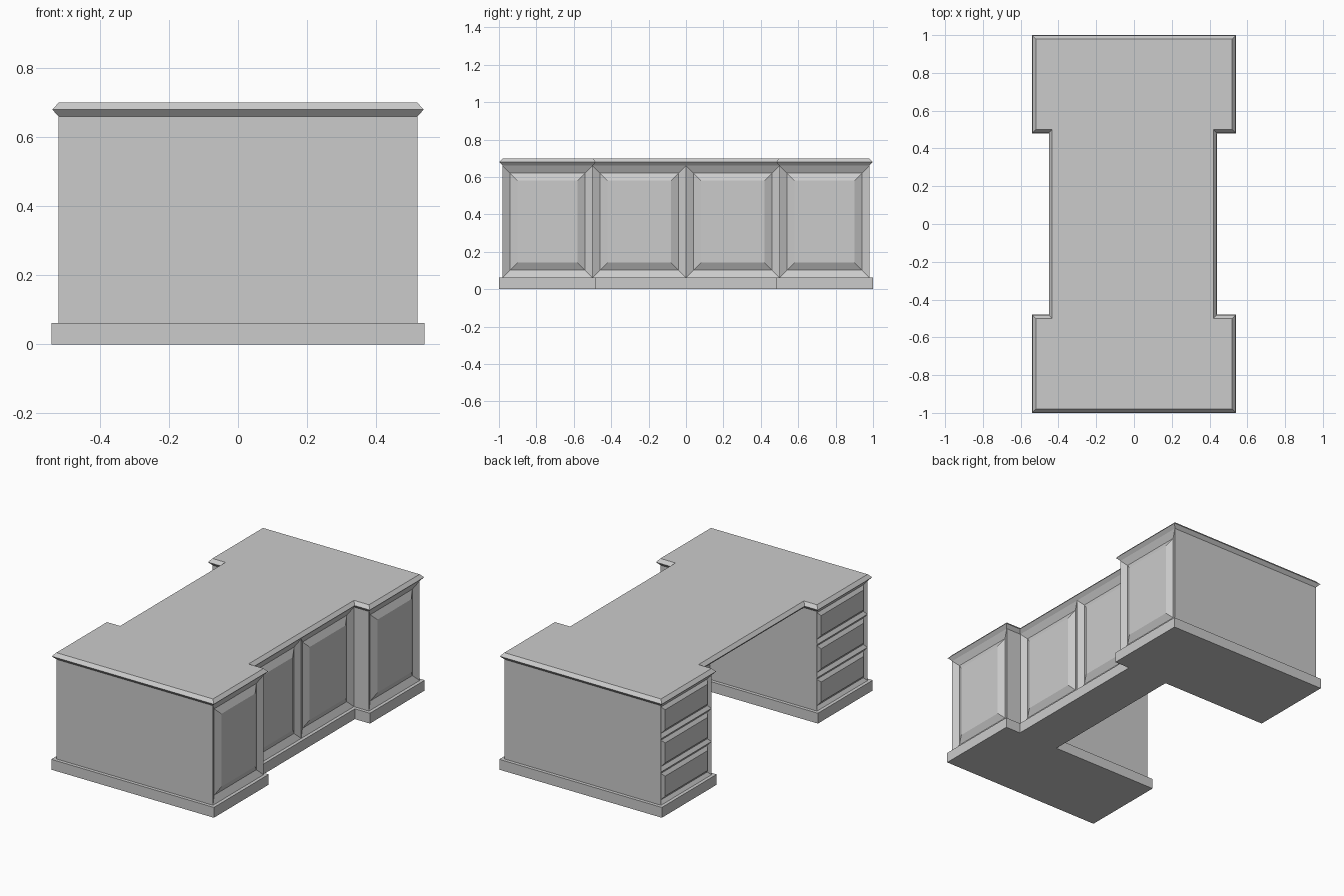
import bpy, bmesh

if "Cube" in bpy.data.objects:
    bpy.data.objects.remove(bpy.data.objects["Cube"])

BASE_H, BODY_H, TOP_H = 0.062, 0.66, 0.70
PX, PY0, PY1 = 0.52, 0.50, 0.98      # pedestal half depth, inner and outer faces
FRONT, KNEE, NOTCH = 0.42, 0.19, -0.433  # middle panel face, knee wall, rear top edge


def finish(name, bm):
    bmesh.ops.remove_doubles(bm, verts=bm.verts, dist=1e-5)
    bmesh.ops.recalc_face_normals(bm, faces=bm.faces)
    me = bpy.data.meshes.new(name)
    bm.to_mesh(me)
    bm.free()
    ob = bpy.data.objects.new(name, me)
    bpy.context.collection.objects.link(ob)
    return ob


def outline(rear_x):
    """Counter-clockwise footprint, mirrored about y = 0."""
    half = [(rear_x, PY0), (-PX, PY0), (-PX, PY1), (PX, PY1), (PX, PY0), (FRONT, PY0)]
    upper = half[::-1]
    lower = [(x, -y) for x, y in half]
    return upper + lower


def grow(pts, d):
    """Offset a right-angled outline outward by d."""
    out = []
    n = len(pts)
    for i, (x, y) in enumerate(pts):
        ox = oy = 0
        for a, b in ((pts[i - 1], pts[i]), (pts[i], pts[(i + 1) % n])):
            dx, dy = b[0] - a[0], b[1] - a[1]
            ln = abs(dx) + abs(dy)
            ox += dy / ln
            oy -= dx / ln
        out.append((x + d * ox, y + d * oy))
    return out


def loft(name, pts, levels, caps=True, skip=None):
    """Stack offset copies of an outline; levels are (offset, z)."""
    bm = bmesh.new()
    rings = [[bm.verts.new((x, y, z)) for x, y in grow(pts, d)] for d, z in levels]
    n = len(pts)
    for lo, hi in zip(rings, rings[1:]):
        for i in range(n):
            j = (i + 1) % n
            if skip and skip(pts[i], pts[j]):
                continue
            bm.faces.new((lo[i], lo[j], hi[j], hi[i]))
    if caps:
        bm.faces.new(rings[0][::-1])
        bm.faces.new(rings[-1])
    return finish(name, bm)


def panel(name, x, y0, y1, z0, z1, inset, depth):
    """Sloped frame running into a groove, with a raised field inside."""
    side = 1 if x > 0 else -1
    bm = bmesh.new()
    rings = []
    for k, d in ((0, 0), (inset, depth), (2 * inset, 0)):
        loop = [(y0 + k, z0 + k), (y1 - k, z0 + k), (y1 - k, z1 - k), (y0 + k, z1 - k)]
        rings.append([bm.verts.new((x - side * d, y, z)) for y, z in loop[::side]])
    for a, b in zip(rings, rings[1:]):
        for i in range(4):
            j = (i + 1) % 4
            bm.faces.new((a[i], a[j], b[j], b[i]))
    field = bm.faces.new(rings[-1])
    me = bpy.data.meshes.new(name)
    field.normal_update()
    bm.to_mesh(me)
    bm.free()
    bpy.context.collection.objects.link(bpy.data.objects.new(name, me))


def is_panelled(a, b):
    # outer front faces and pedestal drawer faces are filled by panels
    return a[0] == b[0] and a[0] in (PX, FRONT, -PX)


# plinth, carcass and moulded top
loft("plinth", grow(outline(KNEE), 0.02), [(0, 0), (0, BASE_H)])
loft("carcass", outline(KNEE), [(0, BASE_H), (0, BODY_H)], caps=False, skip=is_panelled)
loft("desk_top", outline(NOTCH), [(0, BODY_H), (0.018, 0.68), (0, TOP_H)])

# raised panels on the visitor side
for x, y0, y1, label in ((PX, -PY1, -PY0, "pedestal_panel_a"), (FRONT, -PY0, 0, "middle_panel_a"),
                         (FRONT, 0, PY0, "middle_panel_b"), (PX, PY0, PY1, "pedestal_panel_b")):
    panel(label, x, y0, y1, BASE_H, BODY_H, 0.04, 0.02)

# three drawers in each pedestal
step = (BODY_H - BASE_H) / 3
for s, y0, y1 in (("a", -PY1, -PY0), ("b", PY0, PY1)):
    for i in range(3):
        z = BASE_H + i * step
        panel(f"drawer_{s}_{i + 1}", -PX, y0, y1, z, z + step, 0.02, 0.015)
